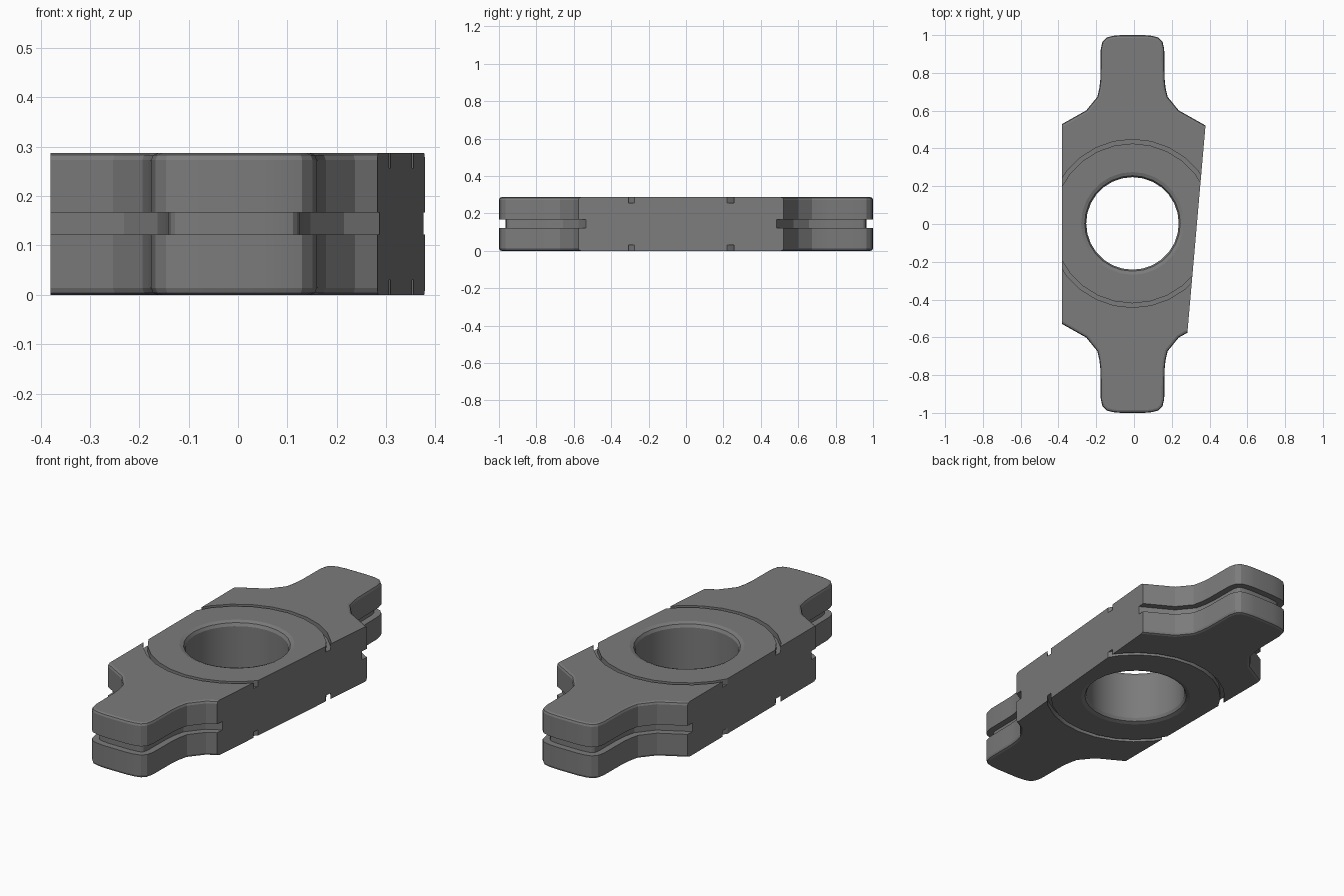
import bpy, bmesh, math
from mathutils import Vector

if "Cube" in bpy.data.objects:
    bpy.data.objects.remove(bpy.data.objects["Cube"])

CX, CY, H = -0.008, 0.003, 0.287


def make_object(name, bm):
    bmesh.ops.recalc_face_normals(bm, faces=bm.faces)
    mesh = bpy.data.meshes.new(name)
    bm.to_mesh(mesh)
    bm.free()
    ob = bpy.data.objects.new(name, mesh)
    bpy.context.collection.objects.link(ob)
    return ob


def inset(pts, d):
    """Mitred inward offset of a counter-clockwise outline."""
    out = []
    for i, p in enumerate(pts):
        a = (p - pts[i - 1]).normalized()
        b = (pts[(i + 1) % len(pts)] - p).normalized()
        na, nb = Vector((-a.y, a.x)), Vector((-b.y, b.x))
        out.append(p + (na + nb) * d / (1 + na.dot(nb)))
    return out


def stack(name, pts, layers):
    """Closed solid from inset outlines at successive heights."""
    bm = bmesh.new()
    rings = [[bm.verts.new((p.x, p.y, z)) for p in inset(pts, d)] for z, d in layers]
    n = len(pts)
    for lo, hi in zip(rings, rings[1:]):
        for i in range(n):
            bm.faces.new((lo[i], lo[(i + 1) % n], hi[(i + 1) % n], hi[i]))
    bm.faces.new(rings[0][::-1])
    bm.faces.new(rings[-1])
    return make_object(name, bm)


def lathe(name, profile, closed, seg=28):
    """Revolve (radius, z) points around the bore axis."""
    bm = bmesh.new()
    rings = []
    for r, z in profile:
        rings.append([bm.verts.new((CX + r * math.cos(2 * math.pi * k / seg),
                                    CY + r * math.sin(2 * math.pi * k / seg), z))
                      for k in range(seg)])
    pairs = list(zip(rings, rings[1:]))
    if closed:
        pairs.append((rings[-1], rings[0]))
    else:
        bm.faces.new(rings[0][::-1])
        bm.faces.new(rings[-1])
    for lo, hi in pairs:
        for i in range(seg):
            j = (i + 1) % seg
            bm.faces.new((lo[i], lo[j], hi[j], hi[i]))
    return make_object(name, bm)


def boolean(ob, cutter, op):
    mod = ob.modifiers.new(op, 'BOOLEAN')
    mod.operation, mod.object, mod.solver = op, cutter, 'EXACT'
    bpy.context.view_layer.objects.active = ob
    bpy.ops.object.modifier_apply(modifier=mod.name)
    bpy.data.objects.remove(cutter)


# Body: shouldered tongue at each end, with a groove around the edge
half = [(0.50, 0.457), (0.245, 0.60), (0.186, 0.672), (0.175, 0.72), (0.17, 0.767),
        (0.168, 0.925), (0.159, 0.963), (0.138, 0.985), (0.105, 0.994), (0.06, 0.998)]
top = half + [(-x, y) for x, y in reversed(half)]
outline = [Vector((CX + x, y * 1.002))
           for x, y in top + [(-x, -y) for x, y in top]]
body = stack("plate_body", outline, [
    (0, 0.014), (0.004, 0.004), (0.014, 0), (0.122, 0), (0.122, 0.034),
    (0.167, 0.034), (0.167, 0), (H - 0.014, 0), (H - 0.004, 0.004), (H, 0.014)])

# Straight left side and slanted right side
sides = [Vector(p) for p in ((-0.38, -1.2), (0.228, -1.2), (0.438, 1.2), (-0.38, 1.2))]
boolean(body, stack("side_trim", sides, [(-0.1, 0), (0.4, 0)]), 'INTERSECT')

# Through hole with rounded rims
boolean(body, lathe("bore_cutter", [
    (0.272, -0.01), (0.272, 0), (0.253, 0.007), (0.245, 0.022), (0.245, H - 0.022),
    (0.253, H - 0.007), (0.272, H), (0.272, H + 0.01)], False), 'DIFFERENCE')

# Ring grooves on both faces
for z0, z1 in ((-0.02, 0.03), (H - 0.03, H + 0.02)):
    boolean(body, lathe("ring_cutter", [
        (0.423, z0), (0.445, z0), (0.445, z1), (0.423, z1)], True), 'DIFFERENCE')

# Dark grey metal
mat = bpy.data.materials.new("dark_grey")
mat.diffuse_color = (0.2, 0.2, 0.2, 1)
mat.use_nodes = True
mat.node_tree.nodes["Principled BSDF"].inputs["Base Color"].default_value = mat.diffuse_color
body.data.materials.clear()
body.data.materials.append(mat)
for poly in body.data.polygons:
    poly.material_index = 0

# Smooth shading with crisp edges
bpy.ops.object.select_all(action='DESELECT')
body.select_set(True)
bpy.context.view_layer.objects.active = body
bpy.ops.object.shade_smooth_by_angle(angle=math.radians(16))
